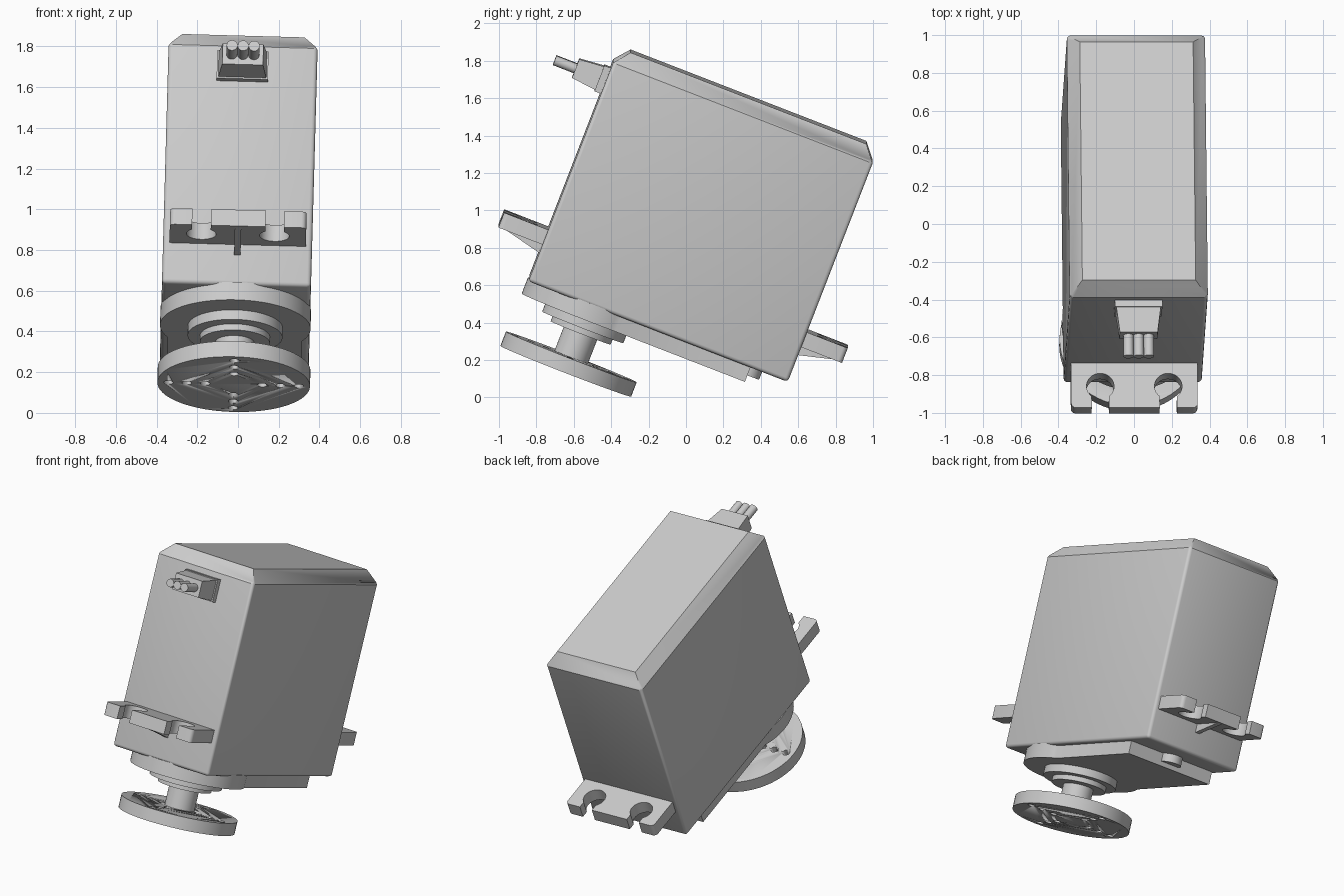
import bpy, bmesh, math
from mathutils import Matrix, Vector

if "Cube" in bpy.data.objects:
    bpy.data.objects.remove(bpy.data.objects["Cube"])

# Whole motor is modelled upright (x width, y length, z height), then leaned
PIVOT = Matrix.Translation((0, 0, 0.9))
LEAN = (PIVOT @ Matrix.Rotation(math.radians(1.6), 4, 'Y') @ PIVOT.inverted()
        @ Matrix.Rotation(math.radians(-21.2), 4, 'X'))

grey = bpy.data.materials.new("light_grey")
grey.diffuse_color = (0.6, 0.6, 0.6, 1)
grey.use_nodes = True
grey.node_tree.nodes["Principled BSDF"].inputs["Base Color"].default_value = grey.diffuse_color

HALF, FRONT, BACK = 0.366, -1.014, 0.474     # case half width, front and back
BOTTOM, SHOULDER, TOP = 0.283, 1.537, 1.62
AXIS = -0.65                                 # output shaft position along y


def finish(name, bm):
    bmesh.ops.recalc_face_normals(bm, faces=bm.faces)
    mesh = bpy.data.meshes.new(name)
    bm.to_mesh(mesh)
    bm.free()
    mesh.transform(LEAN)
    mesh.materials.append(grey)
    obj = bpy.data.objects.new(name, mesh)
    bpy.context.collection.objects.link(obj)
    bpy.ops.object.select_all(action='DESELECT')
    obj.select_set(True)
    bpy.context.view_layer.objects.active = obj
    bpy.ops.object.shade_smooth_by_angle(angle=math.radians(30))
    return obj


def loft(rings):
    """Closed solid through a list of equally long point rings."""
    bm = bmesh.new()
    loops = [[bm.verts.new(p) for p in ring] for ring in rings]
    n = len(loops[0])
    for a, b in zip(loops, loops[1:]):
        for i in range(n):
            j = (i + 1) % n
            bm.faces.new((a[i], a[j], b[j], b[i]))
    bm.faces.new(loops[0][::-1])
    bm.faces.new(loops[-1])
    return bm


def prism(name, outline, z0, z1):
    return finish(name, loft([[(x, y, z) for x, y in outline] for z in (z0, z1)]))


def arc(cx, cy, r, a0, a1, n):
    return [(cx + r * math.cos(math.radians(a0 + (a1 - a0) * i / n)),
             cy + r * math.sin(math.radians(a0 + (a1 - a0) * i / n)))
            for i in range(n + 1)]


def disc(name, cx, cy, r, z0, z1, n=64):
    return prism(name, arc(cx, cy, r, 0, 360, n)[:-1], z0, z1)


def rect(hx, y0, y1, z):
    return [(-hx, y0, z), (hx, y0, z), (hx, y1, z), (-hx, y1, z)]


def front_rect(hx, y, z0, z1):
    return [(-hx, y, z0), (hx, y, z0), (hx, y, z1), (-hx, y, z1)]


# Case with chamfered lid and softly rounded side and bottom edges
bm = loft([rect(HALF, FRONT, BACK, BOTTOM), rect(HALF, FRONT, BACK, SHOULDER),
           rect(0.3, FRONT + 0.068, BACK - 0.068, TOP)])
soft = [e for e in bm.edges if min(v.co.z for v in e.verts) < BOTTOM + 0.01]
bmesh.ops.bevel(bm, geom=soft, offset=0.02, segments=3, profile=0.5,
                affect='EDGES')
finish("case", bm)

# Gearbox cover: round at the shaft, straight sided towards the back
a = math.degrees(math.acos(0.33 / 0.37))
cover = arc(0, AXIS, 0.37, a, -180 - a, 48)
prism("gear_cover", cover + [(-0.33, 0.26), (0.33, 0.26)], 0.2, BOTTOM + 0.01)
disc("cover_boss", 0, 0.26, 0.07, 0.23, BOTTOM + 0.01, 32)

# Output collars and shaft
disc("outer_collar", 0, AXIS, 0.233, 0.15, 0.21)
disc("inner_collar", 0, AXIS, 0.172, 0.118, 0.16)
disc("shaft", 0, AXIS, 0.096, -0.03, 0.13, 40)

# Round horn with a cross of drilled holes
horn = disc("horn", 0, AXIS, 0.375, -0.102, -0.02)
bm = bmesh.new()
for k in range(4):
    for r in (0.14, 0.23, 0.32):
        t = k * math.pi / 2
        pos = Vector((r * math.cos(t), AXIS + r * math.sin(t), -0.06))
        bmesh.ops.create_cone(bm, cap_ends=True, segments=16, radius1=0.024,
                              radius2=0.024, depth=0.2,
                              matrix=Matrix.Translation(pos))
cutter = finish("hole_cutter", bm)
cutter.hide_render = True
mod = horn.modifiers.new("holes", 'BOOLEAN')
mod.operation, mod.solver, mod.object = 'DIFFERENCE', 'EXACT', cutter
bpy.context.view_layer.objects.active = horn
bpy.ops.object.modifier_apply(modifier=mod.name)
bpy.data.objects.remove(cutter)


# Mounting lugs with keyhole slots, each with a small gusset underneath
def lug(name, wall, out, length, z0, z1):
    slot, hole, hx = 0.046, 0.073, 0.18
    a = math.degrees(math.asin(slot / hole))
    half = [(0.335, -0.02)] + arc(0.31, length - 0.025, 0.025, 0, 90, 4)
    half += [(hx + slot, length)]
    half += arc(hx, 0.131, hole, 90 - a, -270 + a, 24)
    half += [(hx - slot, length)]
    outline = half + [(-x, d) for x, d in reversed(half)]
    prism(name, [(x, wall + out * d) for x, d in outline], z0, z1)
    side = [(-0.02, z0 + 0.01), (length - 0.02, z0 + 0.01),
            (length - 0.02, z0), (-0.02, z0 - 0.06)]
    finish(name + "_gusset", loft([[(x, wall + out * d, z) for d, z in side]
                                   for x in (-0.016, 0.016)]))


lug("front_lug", FRONT, -1, 0.253, 0.493, 0.578)
lug("back_lug", BACK, 1, 0.234, 0.482, 0.567)

# Cable outlet: flange, tapered sleeve and three wires
finish("cable_flange", loft([front_rect(0.126, FRONT + 0.02, 1.353, 1.5),
                             front_rect(0.126, -1.05, 1.353, 1.5)]))
finish("cable_sleeve", loft([front_rect(0.119, -1.04, 1.36, 1.495),
                             front_rect(0.1, -1.187, 1.375, 1.482)]))
for i, side in enumerate(("left", "middle", "right")):
    ring = arc((i - 1) * 0.054, 1.428, 0.027, 0, 360, 20)[:-1]
    finish(side + "_wire", loft([[(x, y, z) for x, z in ring]
                                 for y in (-1.17, -1.307)]))
